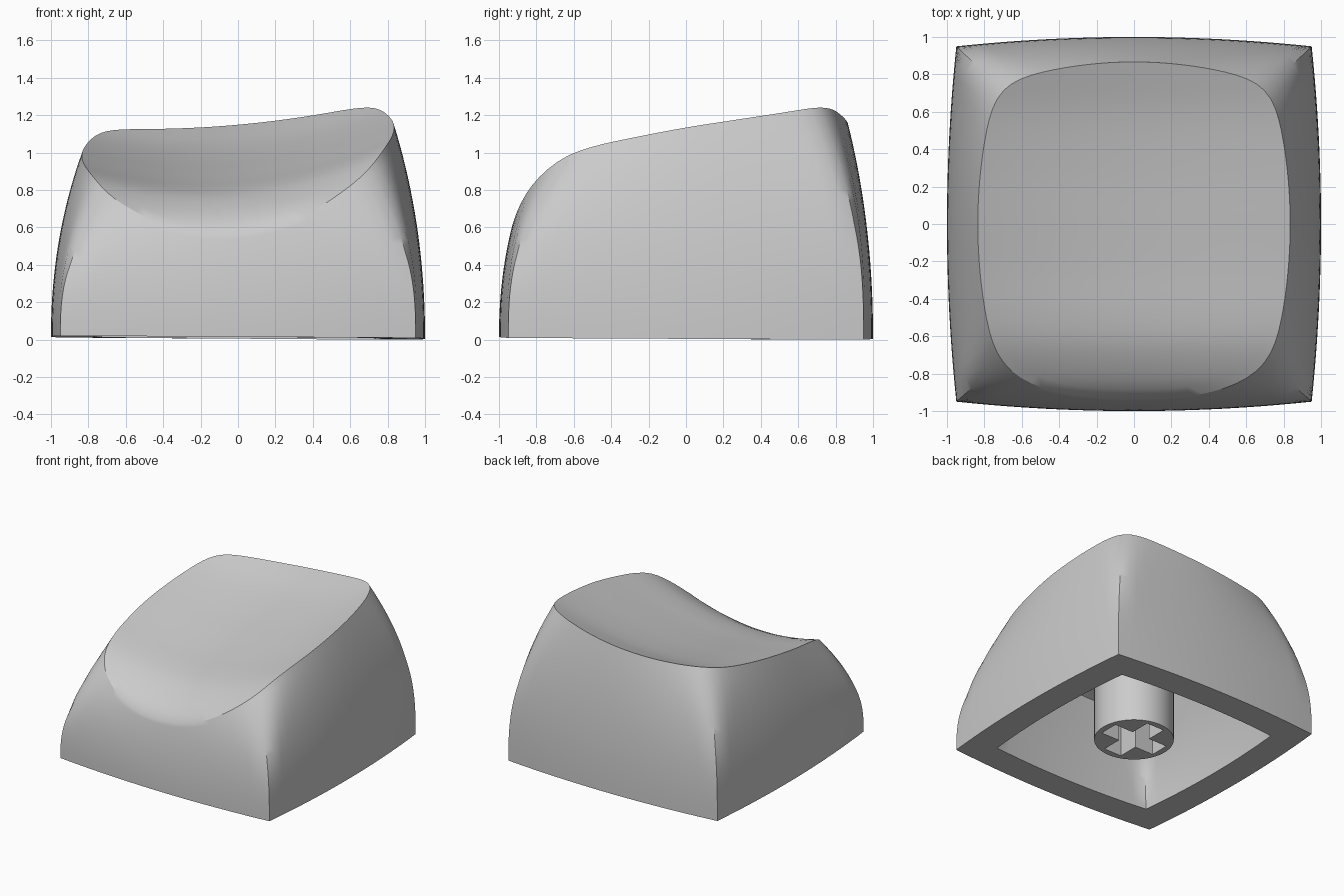
import bpy, bmesh, math

if "Cube" in bpy.data.objects:
    bpy.data.objects.remove(bpy.data.objects["Cube"])

SEG = 24          # segments per side
WALL = 20         # levels up the wall
DISH = 18         # rings across the dish
INNER = 0.77      # cavity width relative to the shell
TAPER = 0.10      # extra narrowing of the cavity towards its roof
ROOF = 0.08       # thickness of the top

# Centre line of the dish, front to back: (y, z)
CENTRE = [(-0.94, 0.565), (-0.88, 0.635), (-0.8, 0.695), (-0.65, 0.772), (-0.5, 0.815),
          (-0.25, 0.862), (0, 0.912), (0.3, 0.975), (0.6, 1.052), (0.87, 1.15)]


def centre_height(y):
    """Smooth Hermite curve through the centre line."""
    p = CENTRE
    y = max(p[0][0], min(p[-1][0], y))
    i = max(k for k in range(len(p) - 1) if p[k][0] <= y)

    def slope(k):
        a, b = p[max(k - 1, 0)], p[min(k + 1, len(p) - 1)]
        return (b[1] - a[1]) / (b[0] - a[0])
    (y0, z0), (y1, z1) = p[i], p[i + 1]
    h = y1 - y0
    t = (y - y0) / h
    return ((2*t**3 - 3*t**2 + 1) * z0 + (t**3 - 2*t**2 + t) * h * slope(i)
            + (3*t**2 - 2*t**3) * z1 + (t**3 - t**2) * h * slope(i + 1))


def dish_height(x, y):
    """Scooped top, slightly tilted to one side."""
    return centre_height(y) + (0.21 - 0.045 * y) * x * x + 0.09 * x


# Square perimeter parameters, anticlockwise
square = []
for k in range(4):
    for i in range(SEG):
        u, v = 1, -1 + 2 * i / SEG
        for _ in range(k):
            u, v = -v, u
        square.append((u, v))


def rim_point(u, v):
    """Bulged outline of the dish, longer towards the front."""
    b, p, q = (0.87, 0.14, 0.0) if v > 0 else (0.94, 0.08, 0.11)
    return 0.838 * u * (1 - 0.125 * v * v), b * v * (1 - p * u * u - q * u ** 4)


def soften(pts, m):
    """Round the corners of a closed outline by m averaging steps."""
    n = len(pts)
    while m > 0:
        t = min(1, m) / 4
        pts = [tuple(pts[i][j] * (1 - 2*t) + (pts[i-1][j] + pts[(i+1) % n][j]) * t
                     for j in (0, 1)) for i in range(n)]
        m -= 1
    return pts


base = [(u * (1 - 0.05 * v * v), v * (1 - 0.05 * u * u)) for u, v in square]
sharp_rim = [rim_point(u, v) for u, v in square]
rim = soften(sharp_rim, 8)
rim_z = [dish_height(x, y) for x, y in rim]


def wall_ring(f, scale=1, heights=rim_z, rounding=0):
    """Outline at height fraction f; the corners lean in later and soften on the way up."""
    pts = []
    for (u, v), (a, b), (c, d) in zip(square, base, sharp_rim):
        w = f ** (2.1 + 0.5 * (u * v) ** 2)
        pts.append((a + (c - a) * w, b + (d - b) * w))
    pts = soften(pts, 8 * f ** 3 + rounding * f * (1 - f))
    return [(x * scale, y * scale, z * f + (0.01 - 0.006 * x - 0.005 * y) * (1 - f))
            for (x, y), z in zip(pts, heights)]


def cap_ring(r, scale=1, drop=0):
    """Ring of the dish, or of the cavity roof below it."""
    return [(x * r * scale, y * r * scale, dish_height(x * r * scale, y * r * scale) - drop)
            for x, y in rim]


def new_object(name, bm, mat):
    bmesh.ops.recalc_face_normals(bm, faces=bm.faces)
    mesh = bpy.data.meshes.new(name)
    bm.to_mesh(mesh)
    bm.free()
    mesh.materials.append(mat)
    ob = bpy.data.objects.new(name, mesh)
    bpy.context.collection.objects.link(ob)
    return ob


def smooth(ob):
    bpy.ops.object.select_all(action='DESELECT')
    ob.select_set(True)
    bpy.context.view_layer.objects.active = ob
    bpy.ops.object.shade_smooth_by_angle(angle=math.radians(30))


def prism(name, pts, z0, z1, mat, tilt=0):
    """Upright prism whose top can slope along y."""
    bm = bmesh.new()
    low = [bm.verts.new((x, y, z0)) for x, y in pts]
    high = [bm.verts.new((x, y, z1 + tilt * y)) for x, y in pts]
    bm.faces.new(low)
    bm.faces.new(high)
    for i in range(len(pts)):
        bm.faces.new((low[i - 1], low[i], high[i], high[i - 1]))
    return new_object(name, bm, mat)


grey = bpy.data.materials.new("grey plastic")
grey.diffuse_color = (0.6, 0.6, 0.6, 1)
grey.use_nodes = True
grey.node_tree.nodes["Principled BSDF"].inputs["Base Color"].default_value = grey.diffuse_color

# Shell: dish, outer wall, bottom lip, cavity wall and roof in one skin
roof_z = [p[2] for p in cap_ring(1, INNER - TAPER, ROOF)]
rings = [cap_ring(i / DISH) for i in range(1, DISH)]
rings += [wall_ring(1 - i / WALL) for i in range(WALL + 1)]
rings += [wall_ring(i / WALL, INNER - TAPER * (i / WALL) ** 2, roof_z, 10)
          for i in range(WALL + 1)]
rings += [cap_ring(1 - i / DISH, INNER - TAPER, ROOF) for i in range(1, DISH)]
bm = bmesh.new()
loops = [[bm.verts.new(p) for p in ring] for ring in rings]
n = len(square)
for a, b in zip(loops, loops[1:]):
    for i in range(n):
        j = (i + 1) % n
        bm.faces.new((a[i], a[j], b[j], b[i]))
for loop, z in ((loops[0], dish_height(0, 0)), (loops[-1], dish_height(0, 0) - ROOF)):
    pole = bm.verts.new((0, 0, z))
    for i in range(n):
        bm.faces.new((loop[i], loop[(i + 1) % n], pole))
smooth(new_object("key_shell", bm, grey))

# Stem: round post with a cross-shaped socket
circle = [(0.3 * math.cos(math.tau * i / 64), 0.3 * math.sin(math.tau * i / 64)) for i in range(64)]
stem = prism("stem", circle, 0.03, 0.875, grey, 0.2)
L, W = 0.25, 0.08
cross = []
for k in range(4):
    for x, y in ((L, -W), (L, W), (W, W)):
        for _ in range(k):
            x, y = -y, x
        cross.append((x, y))
cutter = prism("socket_cutter", cross, -0.1, 0.5, grey)
cutter.hide_render = True
cutter.hide_viewport = True
cut = stem.modifiers.new("socket", 'BOOLEAN')
cut.operation = 'DIFFERENCE'
cut.solver = 'EXACT'
cut.object = cutter
smooth(stem)
